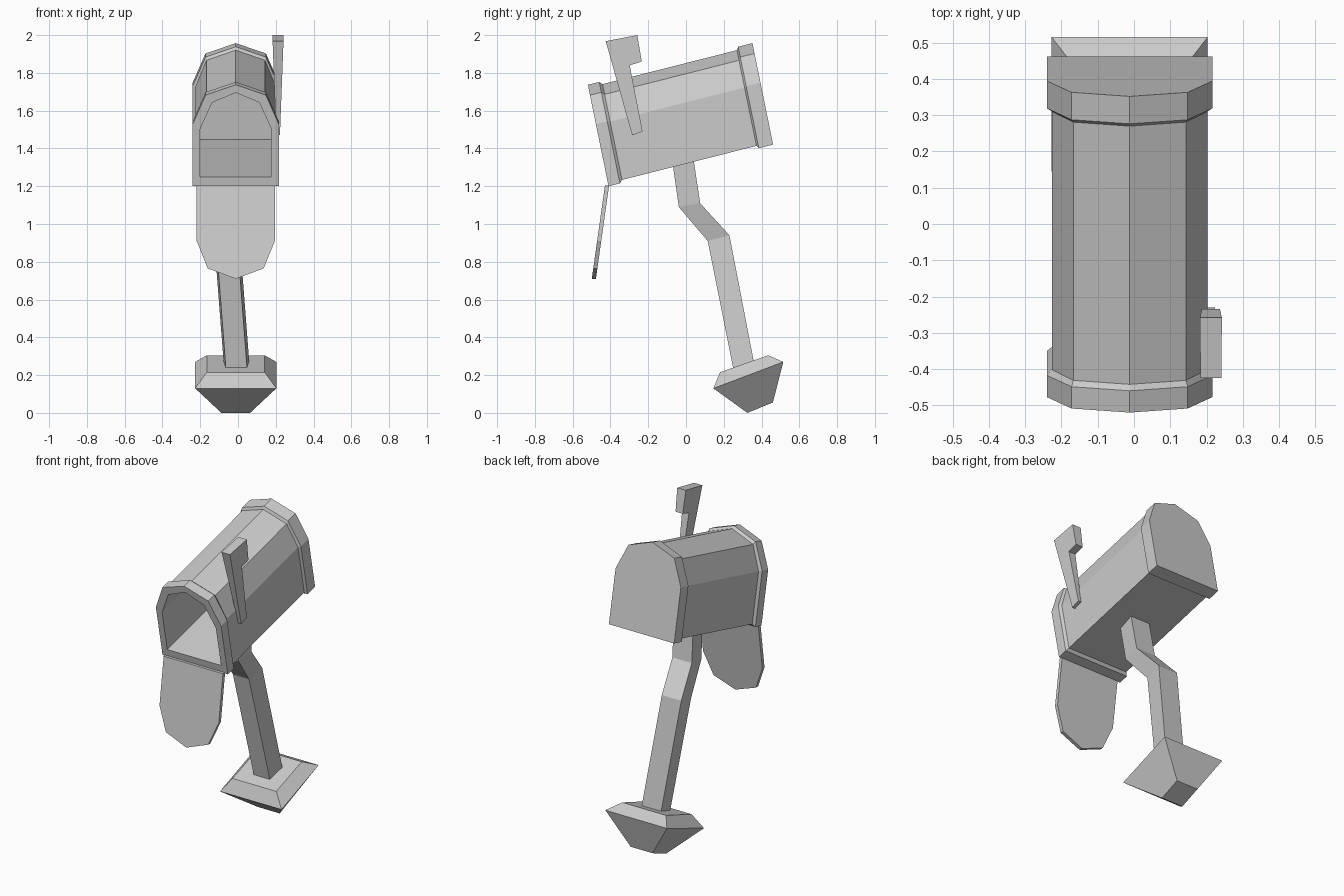
import bpy, bmesh

if "Cube" in bpy.data.objects:
    bpy.data.objects.remove(bpy.data.objects["Cube"])

CX = -0.012  # side-to-side centre of the box, door and base


def loft(name, rings, smooth=False):
    """Skin a list of equal-length point rings and cap both ends."""
    bm = bmesh.new()
    loops = [[bm.verts.new(p) for p in r] for r in rings]
    n = len(loops[0])
    for a, b in zip(loops, loops[1:]):
        for i in range(n):
            j = (i + 1) % n
            bm.faces.new((a[i], a[j], b[j], b[i]))
    bm.faces.new(loops[0][::-1])
    bm.faces.new(loops[-1])
    bmesh.ops.recalc_face_normals(bm, faces=bm.faces)
    me = bpy.data.meshes.new(name)
    bm.to_mesh(me)
    bm.free()
    ob = bpy.data.objects.new(name, me)
    bpy.context.collection.objects.link(ob)
    if smooth:
        bpy.ops.object.select_all(action='DESELECT')
        ob.select_set(True)
        bpy.context.view_layer.objects.active = ob
        bpy.ops.object.shade_smooth_by_angle(angle=0.7)
    return ob


def mirrored(half, apex):
    """Arch outline from its right half plus a centre point."""
    return half + [(0, apex)] + [(-x, v) for x, v in reversed(half)]


def box_ring(section, u):
    """Place an arch section at distance u along the tilted box."""
    return [(CX + x, -0.41 + 0.968 * u - 0.2 * v, 1.20 + 0.245 * u + 0.98 * v)
            for x, v in section]


# Hollow box: inside back -> opening -> front collar -> body -> back collar
collar = mirrored([(.228, 0), (.228, .335), (.160, .492)], .548)
body = mirrored([(.214, .015), (.214, .33), (.155, .477)], .532)
inner = mirrored([(.188, .05), (.188, .31), (.125, .452)], .505)
loft("mailbox_box", [box_ring(s, u) for s, u in (
    (inner, .81), (inner, 0), (collar, 0), (collar, .062), (body, .077),
    (body, .812), (collar, .822), (collar, .90))])

# Open door hanging below the front
door = mirrored([(.207, 1.205), (.207, .91), (.148, .765)], .71)
loft("door", [[(CX + x, -0.418 - 0.141 * (1.205 - z) + d, z) for x, z in door]
              for d in (-.011, .011)])

# Bent post: centre x, front edge (y, z), back edge (y, z)
path = [(-.01, (-.073, 1.335), (.038, 1.355)),
        (-.025, (-.038, 1.09), (.075, 1.11)),
        (-.06, (.115, .91), (.23, .94)),
        (-.008, (.25, .235), (.36, .265))]
loft("post", [[(c - .056, *f), (c + .056, *f), (c + .068, *b), (c - .068, *b)]
              for c, f, b in path])

# Tilted base clump: half width, front edge, back edge
clump = [(.153, (.18, .215), (.435, .305)),
         (.215, (.145, .13), (.515, .27)),
         (.076, (.325, .0), (.46, .055))]
loft("base", [[(CX - w, *f), (CX + w, *f), (CX + w, *b), (CX - w, *b)]
              for w, f, b in clump], smooth=True)

# Signal flag, thicker towards its head
flag = [(-.285, 1.47), (-.23, 1.49), (-.298, 1.84), (-.234, 1.86),
        (-.258, 2.0), (-.425, 1.968)]
loft("flag", [[(.212 + s * (.01 + .038 * (z - 1.47)), y, z) for y, z in flag]
              for s in (-1, 1)])
